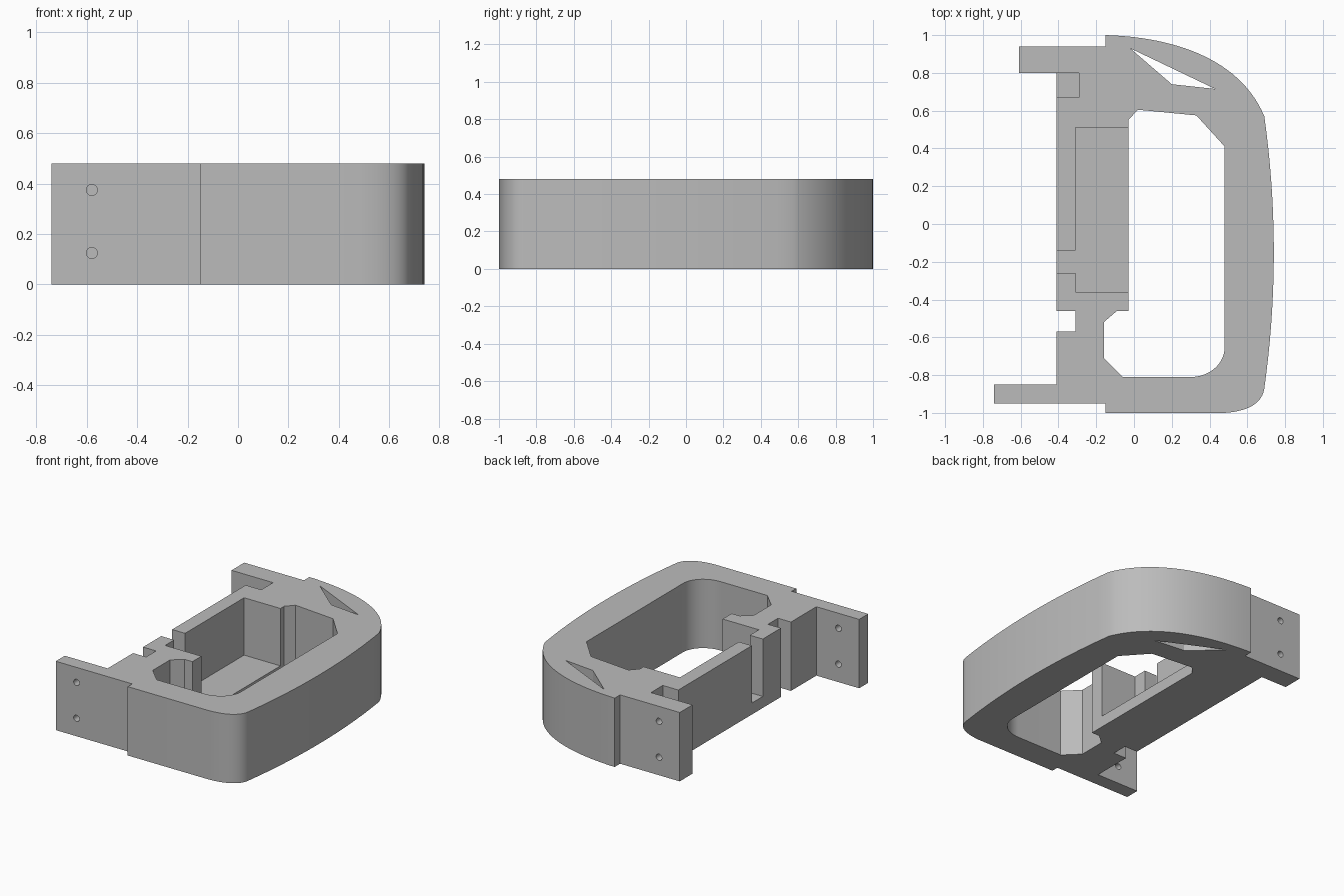
import bpy, bmesh, math
from mathutils import Vector, Matrix
from mathutils.geometry import interpolate_bezier

if "Cube" in bpy.data.objects:
    bpy.data.objects.remove(bpy.data.objects["Cube"])

HEIGHT = 0.48
FLOOR = 0.08

grey = bpy.data.materials.new("plain_grey")
grey.use_nodes = True
colour = (0.5, 0.5, 0.5, 1)
grey.diffuse_color = colour
grey.node_tree.nodes["Principled BSDF"].inputs["Base Color"].default_value = colour


def curve(*controls, steps=18):
    """Sampled bezier through start, two handles and end."""
    pts = [Vector((x, y, 0)) for x, y in controls]
    return [(p.x, p.y) for p in interpolate_bezier(*pts, steps)]


def add_object(name, bm):
    bmesh.ops.recalc_face_normals(bm, faces=bm.faces)
    mesh = bpy.data.meshes.new(name)
    bm.to_mesh(mesh)
    bm.free()
    mesh.materials.append(grey)
    obj = bpy.data.objects.new(name, mesh)
    bpy.context.collection.objects.link(obj)
    return obj


def prism(name, outline, bottom, top):
    bm = bmesh.new()
    face = bm.faces.new([bm.verts.new((x, y, bottom)) for x, y in outline])
    side = bmesh.ops.extrude_face_region(bm, geom=[face])["geom"]
    verts = [v for v in side if isinstance(v, bmesh.types.BMVert)]
    bmesh.ops.translate(bm, verts=verts, vec=(0, 0, top - bottom))
    return add_object(name, bm)


def box(name, x0, x1, y0, y1, z0, z1):
    return prism(name, [(x0, y0), (x1, y0), (x1, y1), (x0, y1)], z0, z1)


def screw_hole(name, x, y, z):
    bm = bmesh.new()
    bmesh.ops.create_cone(bm, cap_ends=True, segments=24, radius1=0.022, radius2=0.022,
                          depth=0.3, matrix=Matrix.Translation((x, y, z)) @ Matrix.Rotation(math.pi / 2, 4, 'X'))
    return add_object(name, bm)


# Outer silhouette: two arms on the left, bowed frame on the right
outline = [(-0.15, -0.95), (-0.15, -1.0)]
outline += curve((0.48, -1.0), (0.62, -0.99), (0.68, -0.94), (0.69, -0.87))
outline += curve((0.69, -0.87), (0.757, -0.39), (0.757, 0.09), (0.69, 0.57))[1:]
outline += curve((0.69, 0.57), (0.56, 0.88), (0.2, 0.99), (-0.15, 1.0), steps=28)[1:]
outline += [(-0.15, 0.94), (-0.61, 0.94), (-0.61, 0.80), (-0.41, 0.80),
            (-0.41, -0.85), (-0.74, -0.85), (-0.74, -0.95)]
frame = prism("bracket_frame", outline, 0, HEIGHT)

# Main opening with chamfered and rounded corners
opening = [(-0.03, -0.46), (-0.03, 0.55), (0.02, 0.605), (0.33, 0.575), (0.48, 0.41)]
opening += curve((0.48, -0.65), (0.48, -0.74), (0.40, -0.81), (0.30, -0.81))
opening += [(-0.06, -0.81), (-0.16, -0.71), (-0.16, -0.52), (-0.09, -0.46)]

cutters = [
    prism("opening_cutter", opening, -0.1, 0.6),
    prism("triangle_window_cutter", [(-0.02, 0.93), (0.20, 0.74), (0.43, 0.715)], -0.1, 0.6),
    # Floored pocket, its side slot, the corner recess and the through notch
    box("pocket_cutter", -0.31, 0.1, -0.36, 0.51, FLOOR, 0.6),
    box("slot_cutter", -0.5, -0.25, -0.26, -0.14, FLOOR, 0.6),
    box("recess_cutter", -0.5, -0.29, 0.67, 0.80, FLOOR, 0.6),
    box("notch_cutter", -0.5, -0.31, -0.57, -0.46, -0.1, 0.6),
]

# Paired screw holes through both arms
for z in (0.125, 0.375):
    cutters.append(screw_hole("front_arm_hole_cutter", -0.58, -0.9, z))
    cutters.append(screw_hole("back_arm_hole_cutter", -0.45, 0.88, z))

for cutter in cutters:
    cutter.hide_render = True
    cut = frame.modifiers.new(cutter.name, 'BOOLEAN')
    cut.operation = 'DIFFERENCE'
    cut.solver = 'EXACT'
    cut.object = cutter

# Bake the cuts and remove the helpers
bpy.context.view_layer.update()
graph = bpy.context.evaluated_depsgraph_get()
baked = bpy.data.meshes.new_from_object(frame.evaluated_get(graph))
frame.modifiers.clear()
frame.data = baked
for cutter in cutters:
    bpy.data.objects.remove(cutter)

bpy.ops.object.select_all(action='DESELECT')
frame.select_set(True)
bpy.context.view_layer.objects.active = frame
bpy.ops.object.shade_smooth_by_angle(angle=math.radians(25))
